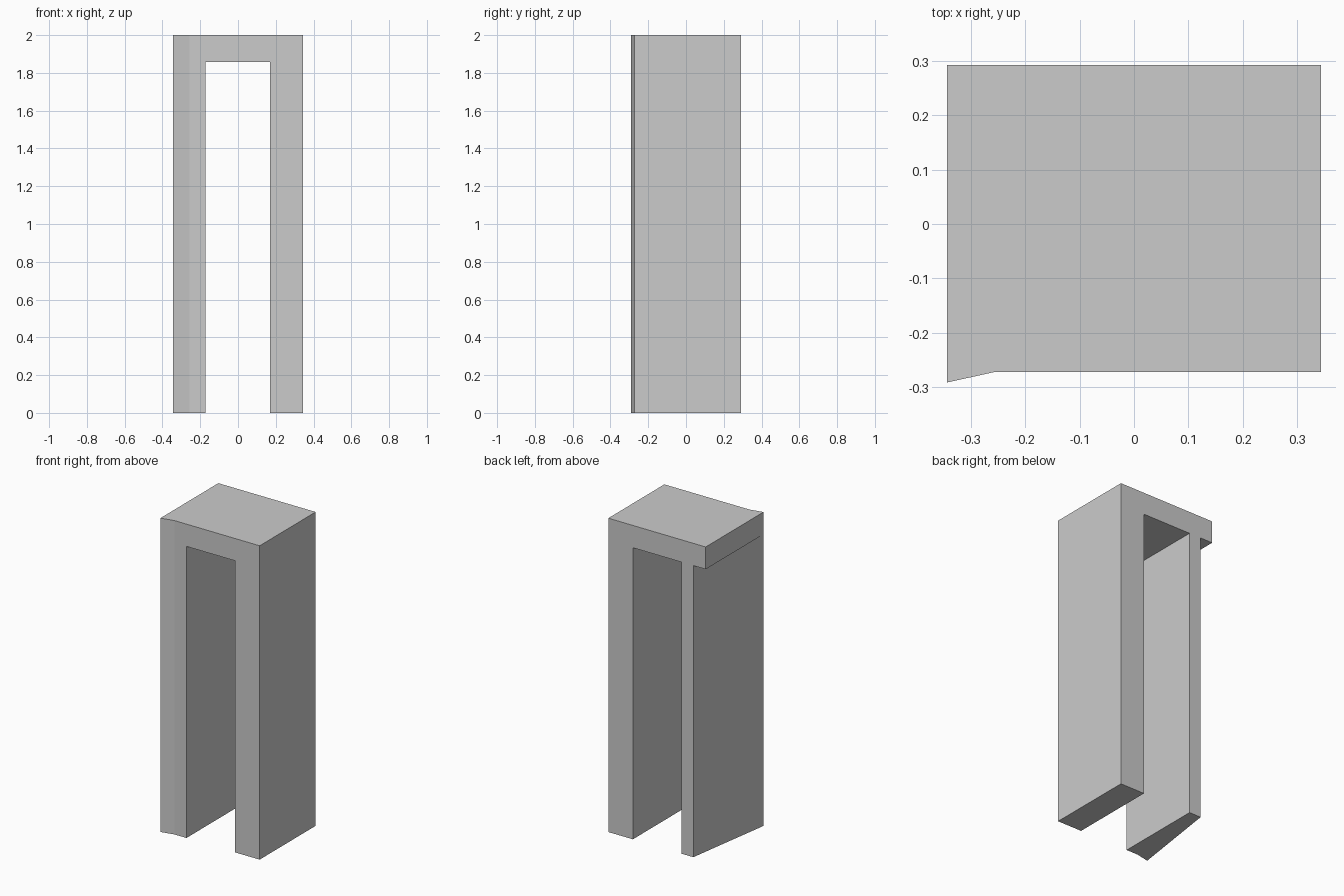
import bpy, bmesh
from mathutils import Vector

if "Cube" in bpy.data.objects:
    bpy.data.objects.remove(bpy.data.objects["Cube"])

BACK, FRONT, TIP = 0.292, -0.272, -0.291
LINTEL_Z, TOP_Z = 1.858, 2.0

bm = bmesh.new()

# Floor plan at the underside of the lintel, split into shared strips
plan = {
    "a": (0.343, FRONT), "b": (0.343, BACK),
    "c": (0.17, FRONT), "d": (0.17, BACK),
    "e": (-0.173, FRONT), "f": (-0.173, BACK),
    "g": (-0.257, FRONT), "h": (-0.256, BACK),
    "i": (-0.343, TIP), "j": (-0.343, BACK),
}
verts = {k: bm.verts.new((x, y, LINTEL_Z)) for k, (x, y) in plan.items()}


def strip(keys):
    return bm.faces.new([verts[k] for k in keys])


right_leg = strip("abdc")
passage = strip("cdfe")
left_leg = strip("efhig")
overhang = strip("hji")


def extrude(faces, height):
    geom = bmesh.ops.extrude_face_region(bm, geom=faces)["geom"]
    moved = [g for g in geom if isinstance(g, bmesh.types.BMVert)]
    bmesh.ops.translate(bm, verts=moved, vec=Vector((0, 0, height)))


# Lintel upward, then both legs down to the ground
extrude([right_leg, passage, left_leg, overhang], TOP_Z - LINTEL_Z)
bm.normal_update()
under = [f for f in bm.faces
         if all(abs(v.co.z - LINTEL_Z) < 1e-4 for v in f.verts)]
legs = [f for f in under
        if f.calc_center_median().x > 0.1 or len(f.verts) == 5]
extrude(legs, -LINTEL_Z)

# Remove any covered leg tops left inside the solid, then merge flat faces
inner = [f for f in bm.faces
         if all(len(e.link_faces) > 2 for e in f.edges)]
if inner:
    bmesh.ops.delete(bm, geom=inner, context='FACES_ONLY')
bmesh.ops.recalc_face_normals(bm, faces=bm.faces[:])
bmesh.ops.dissolve_limit(bm, angle_limit=0.01, verts=bm.verts[:], edges=bm.edges[:])

mesh = bpy.data.meshes.new("doorway_arch")
bm.to_mesh(mesh)
bm.free()
obj = bpy.data.objects.new("doorway_arch", mesh)
bpy.context.collection.objects.link(obj)
